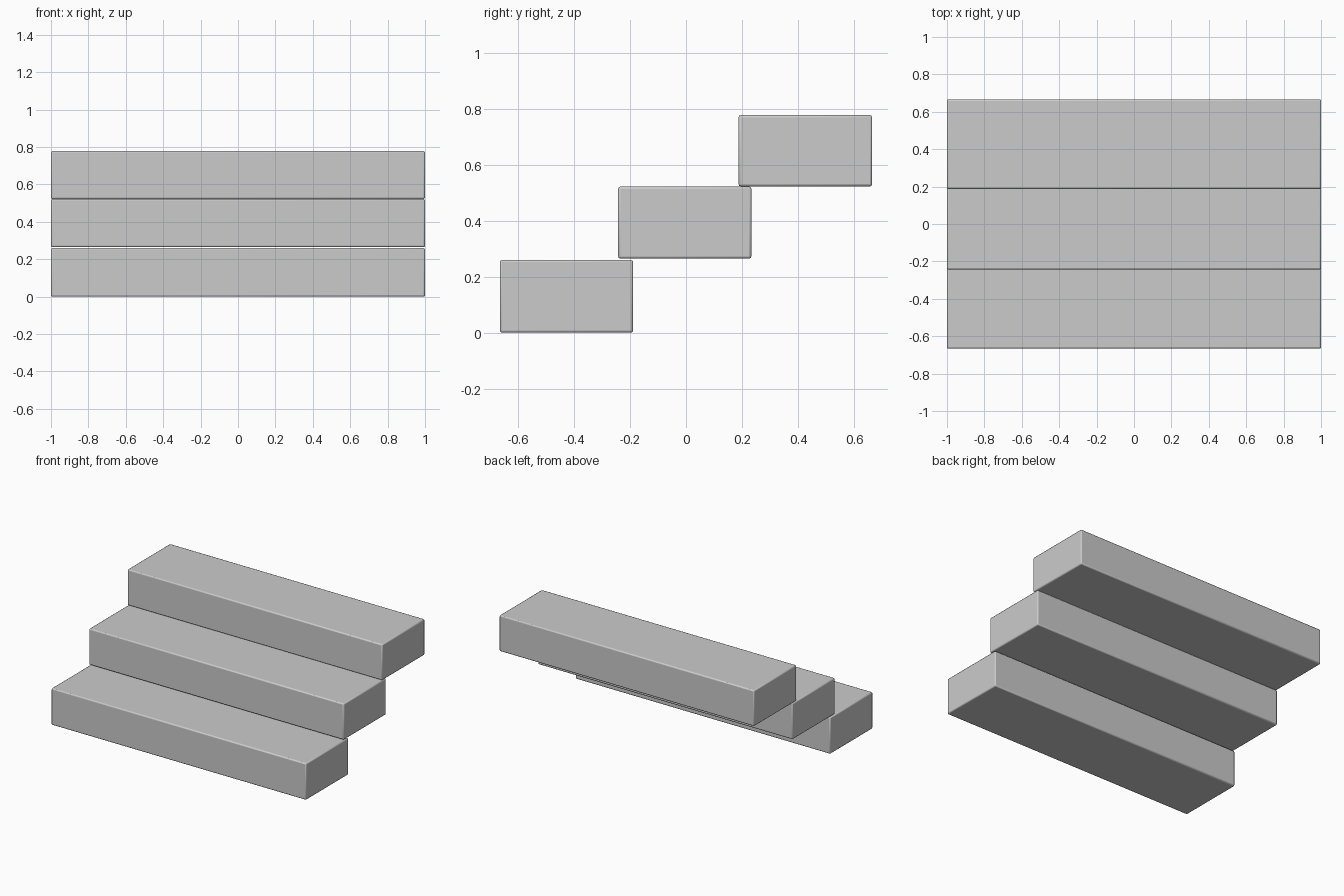
import bpy

if "Cube" in bpy.data.objects:
    bpy.data.objects.remove(bpy.data.objects["Cube"])


def step(name, y0, y1, z0, z1):
    # one rectangular tread block with slightly softened edges
    bpy.ops.mesh.primitive_cube_add(size=1, location=(0, (y0 + y1) / 2, (z0 + z1) / 2))
    ob = bpy.context.object
    ob.name = name
    ob.scale = (2.0, y1 - y0, z1 - z0)
    bpy.ops.object.transform_apply(location=False, rotation=False, scale=True)
    bevel = ob.modifiers.new("soft_edges", 'BEVEL')
    bevel.width = 0.008
    bevel.segments = 2
    bpy.ops.object.shade_smooth_by_angle()


# three overlapping steps rising to the back
step("bottom_step", -0.666, -0.189, 0.0, 0.26)
step("middle_step", -0.243, 0.234, 0.265, 0.522)
step("top_step", 0.188, 0.666, 0.523, 0.778)
